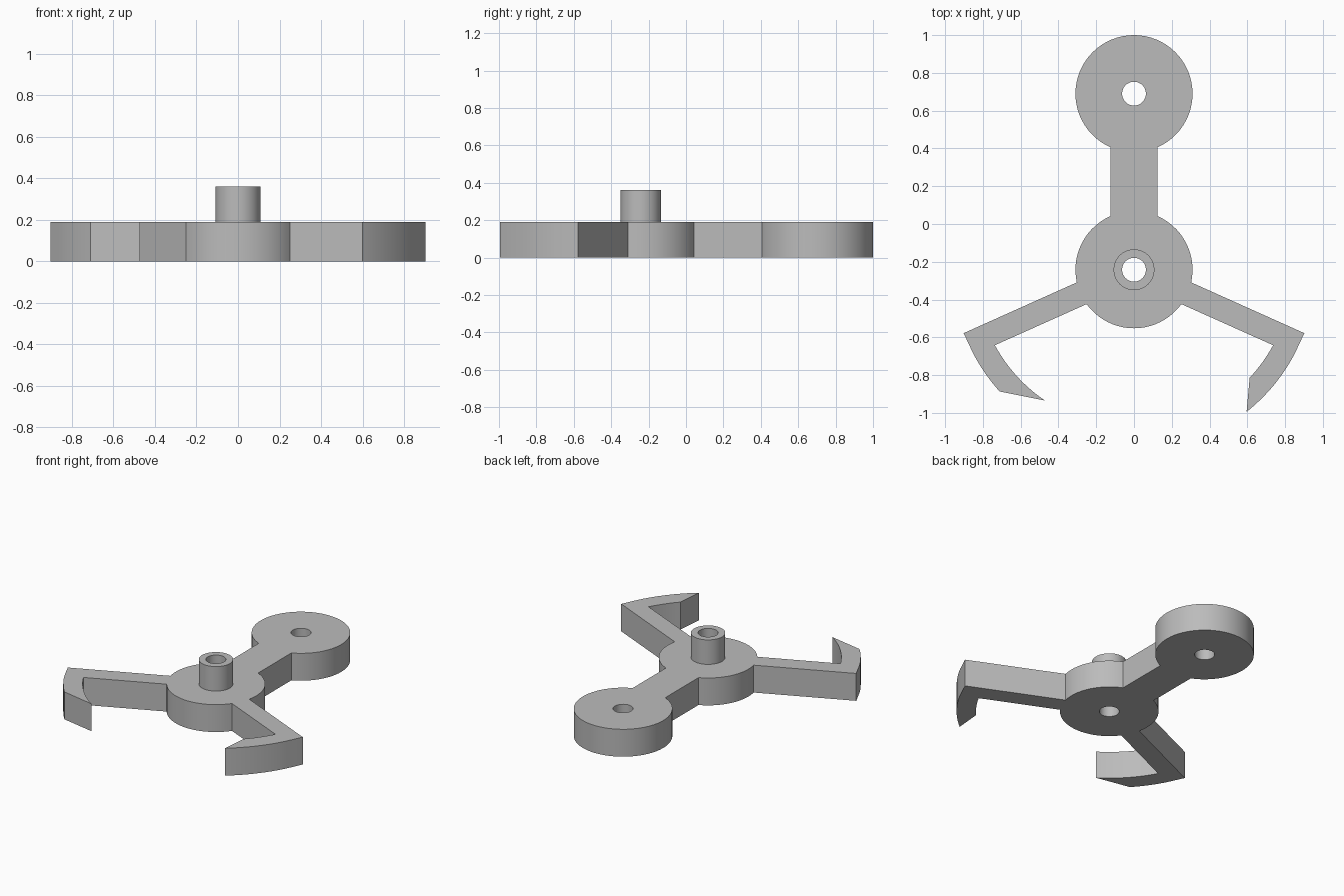
import bpy
import bmesh
from math import sin, cos, radians, atan2, degrees, tau

cube = bpy.data.objects.get("Cube")
if cube:
    bpy.data.objects.remove(cube, do_unlink=True)

HUB = (0, -0.242)
PAD = (0, 0.69)
DISC_R, HOLE_R, BOSS_R = 0.31, 0.063, 0.108
BODY_H, BOSS_H = 0.19, 0.36
CLAW_OUT, CLAW_IN = 0.96, 0.838

grey = bpy.data.materials.new("plain grey")
grey.use_nodes = True
grey.diffuse_color = (0.5, 0.5, 0.5, 1)
grey.node_tree.nodes["Principled BSDF"].inputs["Base Color"].default_value = (0.5, 0.5, 0.5, 1)


def arc(centre, r, start, end, steps):
    """Points along an arc, angles in degrees."""
    return [(centre[0] + r * cos(radians(start + (end - start) * i / steps)),
             centre[1] + r * sin(radians(start + (end - start) * i / steps)))
            for i in range(steps + 1)]


def circle(centre, r, steps=64):
    return [(centre[0] + r * cos(tau * i / steps), centre[1] + r * sin(tau * i / steps))
            for i in range(steps)]


def bearing(x, y):
    """Angle of a point seen from the hub centre, in 0..360."""
    return degrees(atan2(y - HUB[1], x - HUB[0])) % 360


def plate(name, loops, bottom, top):
    """Extrude a flat outline with holes between two heights."""
    curve = bpy.data.curves.new(name, 'CURVE')
    curve.dimensions = '2D'
    curve.fill_mode = 'BOTH'
    curve.extrude = (top - bottom) / 2
    for loop in loops:
        spline = curve.splines.new('POLY')
        spline.points.add(len(loop) - 1)
        for point, (x, y) in zip(spline.points, loop):
            point.co = (x, y, 0, 1)
        spline.use_cyclic_u = True
    helper = bpy.data.objects.new(name + " curve", curve)
    bpy.context.collection.objects.link(helper)
    bpy.context.view_layer.update()
    mesh = bpy.data.meshes.new_from_object(helper.evaluated_get(bpy.context.evaluated_depsgraph_get()))
    bpy.data.objects.remove(helper, do_unlink=True)

    bm = bmesh.new()
    bm.from_mesh(mesh)
    bmesh.ops.remove_doubles(bm, verts=bm.verts, dist=0.0005)
    bmesh.ops.translate(bm, verts=bm.verts, vec=(0, 0, (top + bottom) / 2))
    bmesh.ops.recalc_face_normals(bm, faces=bm.faces)
    bm.to_mesh(mesh)
    bm.free()
    mesh.name = name
    mesh.materials.clear()
    mesh.materials.append(grey)
    obj = bpy.data.objects.new(name, mesh)
    bpy.context.collection.objects.link(obj)
    bpy.ops.object.select_all(action='DESELECT')
    obj.select_set(True)
    bpy.context.view_layer.objects.active = obj
    bpy.ops.object.shade_smooth_by_angle(angle=radians(20))
    return obj


# Claw arms: matching arms, with differently cut claw tips
elbow, heel = (-0.902, -0.578), (-0.85, -0.688)
inner_elbow = (-0.737, -0.642)
right_claw = [elbow]
right_claw += arc(HUB, CLAW_OUT, bearing(*heel), bearing(-0.71, -0.886), 10)
right_claw += arc(HUB, CLAW_IN, bearing(-0.472, -0.934), bearing(*inner_elbow), 14)

left_claw = arc(HUB, CLAW_IN, bearing(-inner_elbow[0], inner_elbow[1]), bearing(0.61, -0.812), 8)[::1]
left_claw += arc(HUB, CLAW_OUT, bearing(0.594, -0.992), bearing(-heel[0], heel[1]), 12)
left_claw += [(-elbow[0], elbow[1])]

# Body outline, counter-clockwise from the pad
outline = arc(PAD, DISC_R, -66.2, 246.2, 56)
outline += arc(HUB, DISC_R, 113.8, 192.5, 14)
outline += right_claw
outline += arc(HUB, DISC_R, 216, 324, 20)
outline += left_claw
outline += arc(HUB, DISC_R, 347.5, 426.2, 14)

plate("body", [outline, circle(PAD, HOLE_R), circle(HUB, HOLE_R)], 0, BODY_H)

# Hollow pivot boss on the hub
plate("pivot_boss", [circle(HUB, BOSS_R), circle(HUB, HOLE_R)], BODY_H, BOSS_H)
